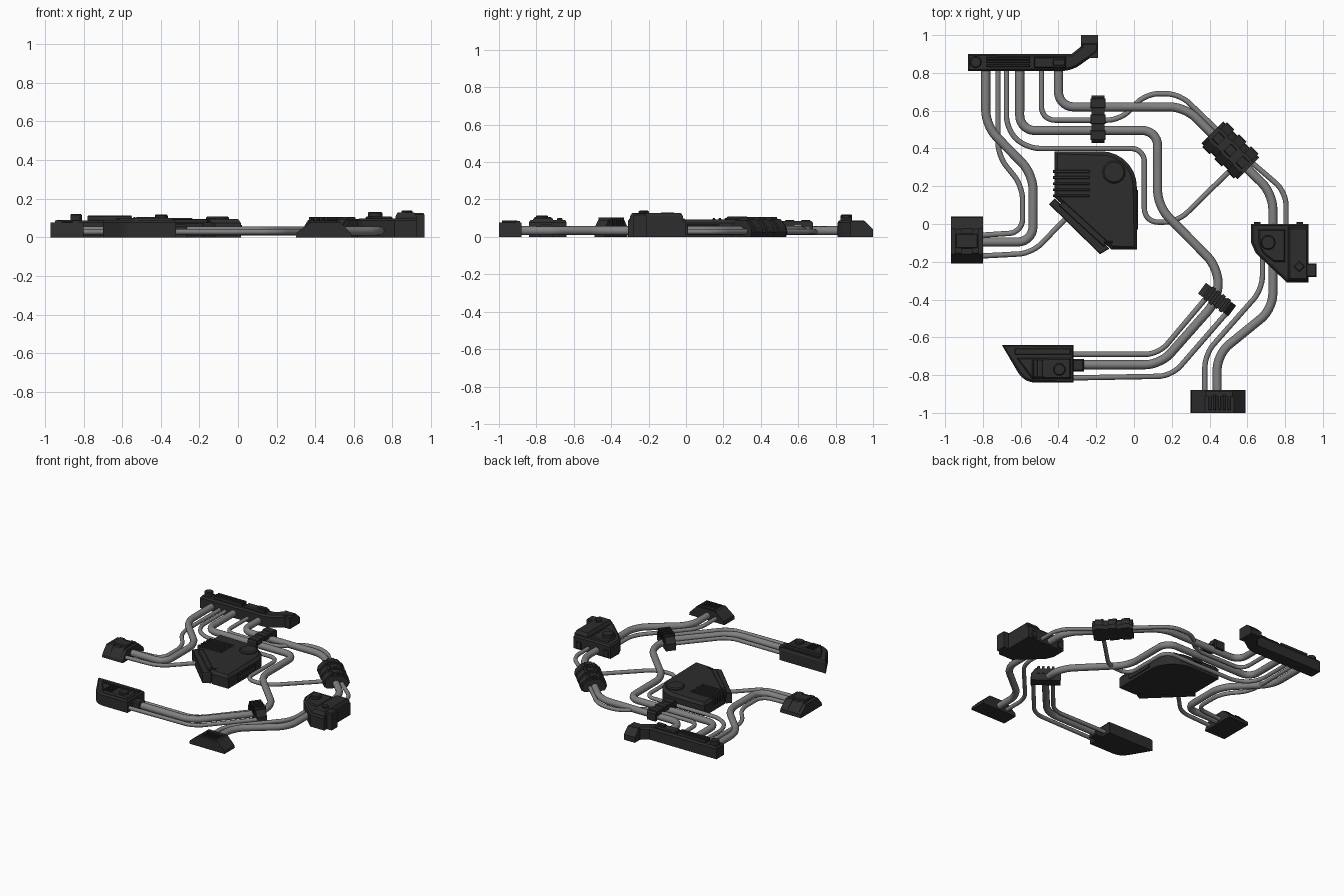
import bpy, bmesh, math
from mathutils import Vector, Matrix

if "Cube" in bpy.data.objects:
    bpy.data.objects.remove(bpy.data.objects["Cube"])


def material(name, v):
    m = bpy.data.materials.new(name)
    m.diffuse_color = (v, v, v, 1)
    m.use_nodes = True
    m.node_tree.nodes["Principled BSDF"].inputs["Base Color"].default_value = m.diffuse_color
    return m


DARK = material("charcoal_housing", 0.026)
GREY = material("grey_pipe", 0.22)


def fillet(points, closed, default=0.0, steps=7):
    """Round corners; a point may carry its own radius as third value."""
    out, n = [], len(points)
    for i, p in enumerate(points):
        r = p[2] if len(p) > 2 else default
        c = Vector(p[:2])
        if r == 0 or (not closed and i in (0, n - 1)):
            out.append(c)
            continue
        a = Vector(points[i - 1][:2]) - c
        b = Vector(points[(i + 1) % n][:2]) - c
        a = a.normalized() * min(r, a.length * 0.48)
        b = b.normalized() * min(r, b.length * 0.48)
        for k in range(steps + 1):
            t = k / steps
            w = 0.72 * 2 * t * (1 - t)      # rational weight keeps the bend round
            s = (1 - t) ** 2 + w + t * t
            out.append(c + (a * (1 - t) ** 2 + b * t * t) / s)
    return out


def finish(name, bm, mat):
    bmesh.ops.recalc_face_normals(bm, faces=bm.faces)
    me = bpy.data.meshes.new(name)
    bm.to_mesh(me)
    bm.free()
    me.materials.append(mat)
    ob = bpy.data.objects.new(name, me)
    bpy.context.collection.objects.link(ob)
    return ob


def prism(name, pts, z0, z1, slope=0.012, drop=None):
    """Plan outline extruded upward, with a chamfered top edge."""
    drop = slope if drop is None else drop
    bm = bmesh.new()
    base = bm.faces.new([bm.verts.new((p.x, p.y, z0)) for p in fillet(pts, True)])
    new = bmesh.ops.extrude_face_region(bm, geom=[base], use_keep_orig=True)["geom"]
    top = [g for g in new if isinstance(g, bmesh.types.BMFace)][0]
    bmesh.ops.translate(bm, verts=top.verts, vec=(0, 0, z1 - drop - z0))
    bmesh.ops.recalc_face_normals(bm, faces=bm.faces)
    if slope:
        bmesh.ops.inset_region(bm, faces=[top], thickness=slope)
        bmesh.ops.translate(bm, verts=top.verts, vec=(0, 0, drop))
    return finish(name, bm, DARK)


def box(name, x0, x1, y0, y1, z0, z1, slope=0.004):
    return prism(name, [(x0, y0), (x1, y0), (x1, y1), (x0, y1)], z0, z1, slope)


def disc(name, x, y, r, z0, z1, sides=24, slope=0.005):
    pts = [(x + r * math.cos(i * math.tau / sides), y + r * math.sin(i * math.tau / sides))
           for i in range(sides)]
    return prism(name, pts, z0, z1, slope)


def section(name, profile, length, centre, angle=0, shift=0):
    """Cross-section (u, z) extruded along the local v axis, turned by angle."""
    bm = bmesh.new()
    f = bm.faces.new([bm.verts.new((u, shift - length / 2, z)) for u, z in profile])
    new = bmesh.ops.extrude_face_region(bm, geom=[f], use_keep_orig=True)["geom"]
    bmesh.ops.translate(bm, verts=[g for g in new if isinstance(g, bmesh.types.BMVert)],
                        vec=(0, length, 0))
    m = Matrix.Translation((*centre, 0)) @ Matrix.Rotation(math.radians(angle), 4, 'Z')
    bmesh.ops.transform(bm, matrix=m, verts=bm.verts)
    return finish(name, bm, DARK)


def pipe(name, pts, r, bend):
    cu = bpy.data.curves.new(name, 'CURVE')
    cu.dimensions = '3D'
    cu.bevel_depth, cu.bevel_resolution, cu.use_fill_caps = r, 4, True
    path = fillet(pts, False, bend)
    sp = cu.splines.new('POLY')
    sp.points.add(len(path) - 1)
    for q, p in zip(sp.points, path):
        q.co = (p.x, p.y, 0.033 if r > 0.02 else 0.028, 1)
    tmp = bpy.data.objects.new(name + "_path", cu)
    bpy.context.collection.objects.link(tmp)
    me = bpy.data.meshes.new_from_object(tmp.evaluated_get(bpy.context.evaluated_depsgraph_get()))
    bpy.data.objects.remove(tmp)
    me.materials.clear()
    me.materials.append(GREY)
    ob = bpy.data.objects.new(name, me)
    bpy.context.collection.objects.link(ob)
    bpy.context.view_layer.objects.active = ob
    ob.select_set(True)
    bpy.ops.object.shade_smooth_by_angle(angle=math.radians(50))
    ob.select_set(False)


# Thick pipes
for name, pts in {
    "thick_pipe_left": [(-.785, .82), (-.785, .52), (-.535, .265), (-.535, -.095), (-.82, -.095)],
    "thick_pipe_middle": [(-.605, .82), (-.605, .495), (.125, .495), (.125, .095), (.445, -.23),
                          (.445, -.4), (.14, -.745), (-.3, -.745)],
    "thick_pipe_right": [(-.4, .82), (-.4, .62), (.27, .62), (.735, .16), (.735, -.45),
                         (.44, -.69), (.44, -.9)],
}.items():
    pipe(name, pts, 0.024, 0.08)

# Thin pipes
for name, pts in {
    "thin_pipe_left": [(-.72, .82), (-.72, .36), (-.59, .2), (-.59, -.045), (-.82, -.06)],
    "thin_pipe_centre": [(-.675, .82), (-.675, .5), (-.57, .4), (.055, .4), (.055, .01),
                         (.23, .01), (.5, .275)],
    "thin_pipe_upper": [(-.49, .82), (-.49, .55), (-.07, .55), (.06, .69), (.24, .69), (.49, .45)],
    "thin_pipe_right": [(.56, .38), (.805, .17), (.805, -.02)],
    "thin_pipe_lower_right": [(.68, -.15), (.68, -.345), (.375, -.69), (.375, -.9)],
    "thin_pipe_housing": [(-.36, .03), (-.54, -.155), (-.82, -.17)],
    "thin_pipe_lower_inner": [(.375, -.4), (.13, -.69), (-.34, -.69)],
    "thin_pipe_lower_outer": [(.5, -.46), (.2, -.805), (-.34, -.815)],
}.items():
    pipe(name, pts, 0.014, 0.07)

# Top manifold with sloped spout, knob and ridges
prism("manifold", [(-.88, .81), (-.33, .81, .05), (-.19, .91), (-.19, .96), (-.28, .96),
                   (-.28, .94), (-.33, .9), (-.88, .9)], 0, .088)
section("manifold_spout", [(-.06, 0), (.06, 0), (.06, .04), (.015, .085), (-.06, .085)],
        .09, (-.235, .94), 0).data.transform(
    Matrix.Translation((-.235, .94, 0)) @ Matrix.Rotation(math.pi / 2, 4, 'Z')
    @ Matrix.Translation((.235, -.94, 0)))
disc("manifold_knob", -.838, .857, .03, .08, .12)
for i in range(3):
    box("manifold_ridge", -.78, -.55, .832 + i * .02, .845 + i * .02, .08, .112)
box("manifold_plate", -.53, -.36, .825, .885, .08, .105, .008)
box("manifold_rib", -.43, -.365, .84, .87, .09, .118)

# Central housing with grille, knob and diagonal flange
prism("central_housing", [(-.42, .385), (.015, .385, .19), (.015, -.135), (-.12, -.135),
                          (-.42, .14)], 0, .094, .02)
prism("housing_flange", [(-.45, .105), (-.42, .135), (-.13, -.13), (-.18, -.16)], 0, .078, .006)
prism("housing_flange_ridge", [(-.4, .1), (-.37, .12), (-.14, -.09), (-.16, -.12)], .05, .092, .006)
disc("housing_knob", -.106, .275, .06, .085, .108, 32, .008)
for i in range(5):
    box("housing_grille_bar", -.43, -.235, .142 + i * .032, .157 + i * .032, .05, .1)
box("housing_side_plate", .005, .022, -.03, .18, .02, .065)
box("housing_handle", -.155, -.115, -.1, -.09, .09, .1, .002)

# Right module with raised block, dial and diamond stud
prism("right_module", [(.62, 0), (.925, 0), (.925, -.31), (.81, -.31), (.645, -.155),
                       (.62, -.1)], 0, .098, .012)
prism("right_module_block", [(.815, -.015), (.925, -.015), (.925, -.3), (.815, -.3)],
      .05, .128, .016, .02)
prism("right_module_pad", [(.66, -.03), (.8, -.03), (.8, -.2), (.74, -.2), (.66, -.14, .05)],
      .08, .108, .008)
box("right_module_lug", .9, .966, -.28, -.21, 0, .125, .008)
disc("right_module_dial", .71, -.098, .038, .09, .131)
disc("right_module_stud", .875, -.225, .028, .12, .14, 4)
for x in (.635, .86):
    box("right_module_tab", x, x + .035, -.02, .01, .01, .06)

# Lower left module with slotted top and collar
prism("lower_left_module", [(-.7, -.64), (-.32, -.64), (-.32, -.84), (-.55, -.84, .03),
                            (-.6, -.81, .03)], 0, .09, .012)
box("lower_left_rail", -.63, -.335, -.69, -.66, .07, .1)
prism("lower_left_plate", [(-.62, -.71), (-.335, -.71), (-.335, -.82), (-.54, -.82)],
      .07, .1, .01)
for i in range(4):
    box("lower_left_vent", -.54 + i * .018, -.53 + i * .018, -.81, -.72, .09, .106, .002)
disc("lower_left_knob", -.395, -.77, .032, .09, .115)
box("lower_left_collar", -.33, -.265, -.78, -.715, 0, .066, .01)

# Two end connectors sharing one wedge section
wedge = [(-.145, 0), (.145, 0), (.14, .022), (.085, .078), (-.07, .078), (-.14, .025)]
section("bottom_connector", wedge, .12, (.445, -.94))
section("left_connector", [(u * .86, z) for u, z in wedge], .17, (-.885, -.085), -90)
for i in range(5):
    box("bottom_connector_rib", .395 + i * .025, .41 + i * .025, -.985, -.9, .06, .088, .004)
section("bottom_connector_ridge", [(u * .9, z + .008) for u, z in wedge[2:]], .025, (.445, -.9))
for x in (-.93, -.84):
    section("left_connector_rib", [(u * .82, z + .008) for u, z in wedge[2:]], .035, (x, -.085), -90)
box("left_connector_plate", -.945, -.825, -.13, -.05, .06, .09, .008)

# Ribbed joint around the diagonal pipes
shell = [(-.08, 0), (.08, 0), (.092, .025), (.085, .055), (.045, .095), (-.045, .095),
         (-.085, .055), (-.092, .025)]
section("joint_core", [(u * .88, z * .92) for u, z in shell], .27, (.51, .39), 45)
for s in (-.09, 0, .09):
    section("joint_rib", shell, .055, (.51, .39), 45, s)
    section("joint_top_pad", [(-.03, .08), (.03, .08), (.024, .106), (-.024, .106)],
            .045, (.51, .39), 45, s)

# Pipe clamp bridging the upper pipes
section("upper_clamp", [(-.125, .02), (-.105, .02), (-.105, .06), (.105, .06), (.105, .02),
                        (.125, .02), (.125, .075), (.115, .085), (-.115, .085), (-.125, .075)],
        .07, (-.19, .555), 90)
for y in (.47, .555, .64):
    box("upper_clamp_band", -.23, -.15, y - .025, y + .025, .055, .09)

# Lower clamp
section("lower_clamp", [(-.1, 0), (.1, 0), (.1, .05), (.07, .09), (-.07, .09), (-.1, .05)],
        .07, (.44, -.4), -37)
for s in (-.05, -.017, .017, .05):
    section("lower_clamp_rib", [(s - .01, .05), (s + .01, .05), (s + .008, .104), (s - .008, .104)],
            .084, (.44, -.4), -37)
